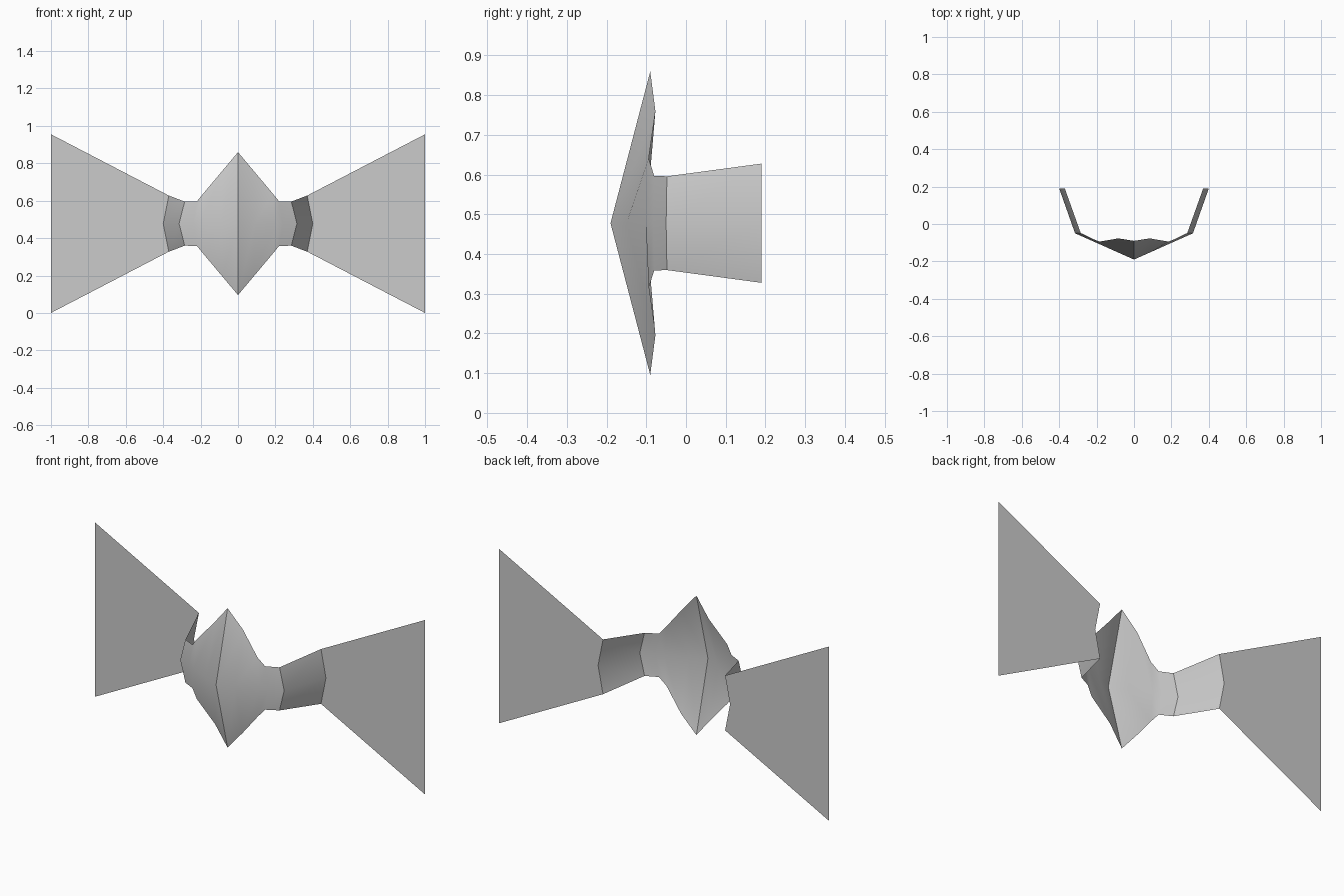
import bpy
import bmesh

cube = bpy.data.objects.get("Cube")
if cube:
    bpy.data.objects.remove(cube)

GREY = (0.6, 0.6, 0.6, 1)
grey = bpy.data.materials.new("plain grey")
grey.use_nodes = True
grey.diffuse_color = GREY
grey.node_tree.nodes["Principled BSDF"].inputs["Base Color"].default_value = GREY

MID_Z = 0.4775

# Each column: rim x, rim y, half height, middle x, middle y
RIDGE = (0, -0.09, 0.382, 0, -0.19)
ELBOW = (0.285, -0.048, 0.118, 0.315, -0.05)
TIP = (0.37, 0.19, 0.15, 0.40, 0.19)
OUTER = (1, 0.19, MID_Z, 1, 0.19)
BODY = [
    RIDGE,
    (0.084, -0.077, 0.282, 0.09, -0.15),
    (0.184, -0.094, 0.163, 0.20, -0.101),
    (0.22, -0.08, 0.119, 0.24, -0.083),
    ELBOW,
]


def flip(column):
    """Column on the opposite side."""
    x, y, h, mx, my = column
    return (-x, y, h, -mx, my)


def sheet(name, columns):
    """Open sheet through columns of three points, facing the front."""
    columns = sorted(columns)
    bm = bmesh.new()
    rows = []
    for x, y, h, mx, my in columns:
        points = ((x, y, MID_Z - h), (mx, my, MID_Z), (x, y, MID_Z + h))
        rows.append([bm.verts.new(p) for p in points])
    for a, b in zip(rows, rows[1:]):
        for k in range(2):
            face = bm.faces.new((a[k], b[k], b[k + 1], a[k + 1]))
            face.smooth = True
    # Crisp crease down the centre ridge
    for edge in bm.edges:
        if all(abs(v.co.x) < 0.001 for v in edge.verts):
            edge.smooth = False
    mesh = bpy.data.meshes.new(name)
    bm.to_mesh(mesh)
    bm.free()
    mesh.materials.append(grey)
    obj = bpy.data.objects.new(name, mesh)
    bpy.context.collection.objects.link(obj)
    return obj


# Pointed, ridged centre shell
sheet("centre_shell", [flip(c) for c in BODY[1:]] + BODY)

# Swept-back arms and flat flared wings
sheet("left_arm", [ELBOW, TIP])
sheet("right_arm", [flip(ELBOW), flip(TIP)])
sheet("left_wing", [TIP, OUTER])
sheet("right_wing", [flip(TIP), flip(OUTER)])
